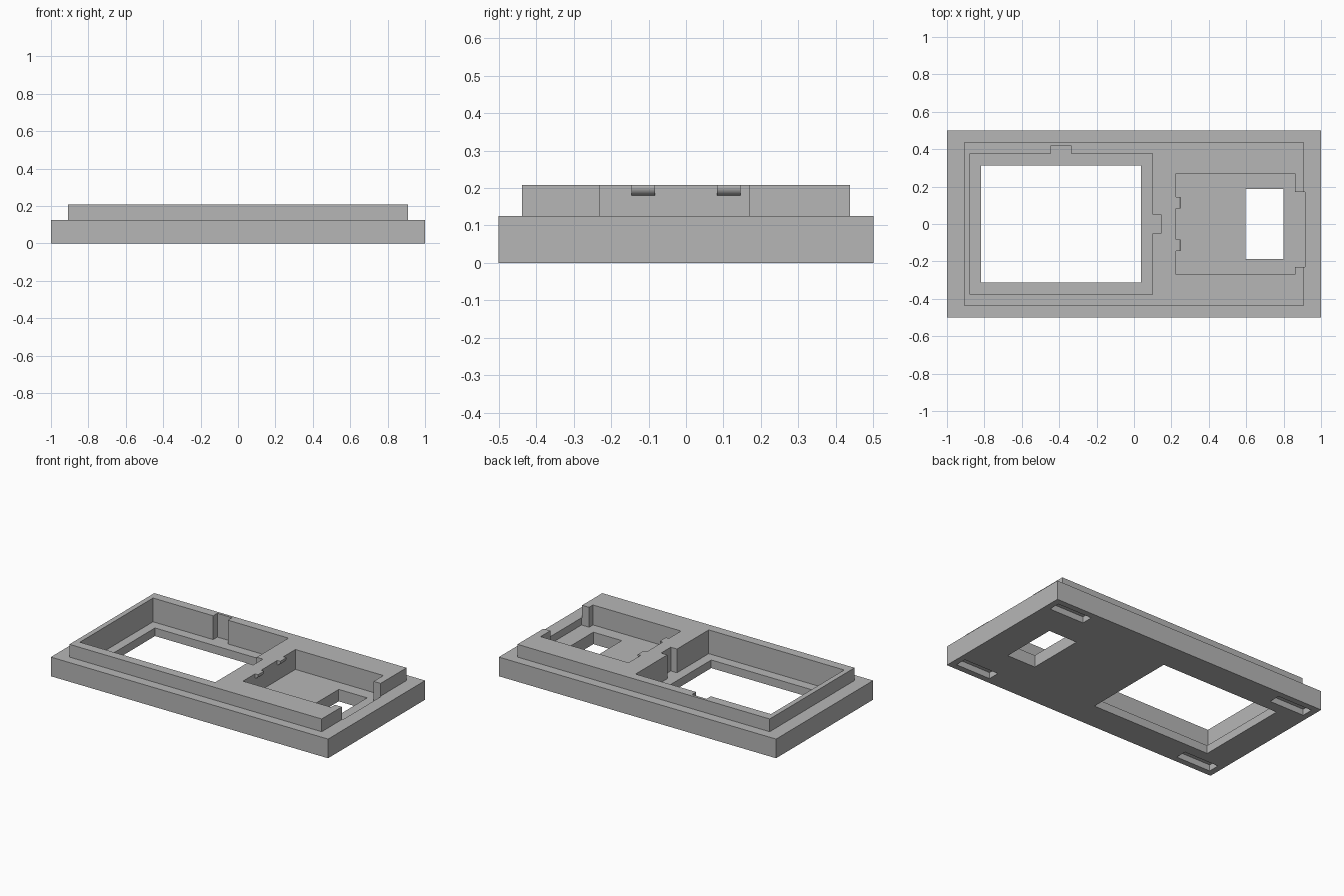
import bpy, bmesh, math
from mathutils import Vector

cube = bpy.data.objects.get("Cube")
if cube:
    bpy.data.objects.remove(cube)

grey = bpy.data.materials.new("plain grey")
grey.use_nodes = True
grey.diffuse_color = (0.47, 0.47, 0.47, 1)
grey.node_tree.nodes["Principled BSDF"].inputs["Base Color"].default_value = grey.diffuse_color


def prism(name, points, direction):
    """Extrude a closed outline of 3D points along a direction."""
    bm = bmesh.new()
    face = bm.faces.new([bm.verts.new(p) for p in points])
    grown = bmesh.ops.extrude_face_region(bm, geom=[face])["geom"]
    bmesh.ops.translate(bm, vec=Vector(direction),
                        verts=[v for v in grown if isinstance(v, bmesh.types.BMVert)])
    bmesh.ops.recalc_face_normals(bm, faces=bm.faces[:])
    mesh = bpy.data.meshes.new(name)
    bm.to_mesh(mesh)
    bm.free()
    mesh.materials.append(grey)
    ob = bpy.data.objects.new(name, mesh)
    bpy.context.collection.objects.link(ob)
    return ob


def plate(name, outline, low, high):
    return prism(name, [(x, y, low) for x, y in outline], (0, 0, high - low))


def box(name, x0, x1, y0, y1, low, high):
    return plate(name, [(x0, y0), (x1, y0), (x1, y1), (x0, y1)], low, high)


def combine(target, tool, operation):
    """Apply a boolean and discard the helper."""
    mod = target.modifiers.new(tool.name, "BOOLEAN")
    mod.operation, mod.solver, mod.object = operation, "EXACT", tool
    bpy.context.view_layer.objects.active = target
    bpy.ops.object.modifier_apply(modifier=mod.name)
    bpy.data.objects.remove(tool)


TOP, ABOVE, BELOW = 0.208, 0.3, -0.1

# Base plate with the raised step
housing = box("housing", -1, 1, -0.5, 0.5, 0, 0.125)
combine(housing, box("raised_step", -0.91, 0.91, -0.437, 0.437, 0.06, TOP), "UNION")

# Large pocket with two cable notches
large = [(-0.877, -0.377), (0.1, -0.377), (0.1, -0.05), (0.145, -0.05),
         (0.145, 0.05), (0.1, 0.05), (0.1, 0.377), (-0.337, 0.377),
         (-0.337, 0.42), (-0.443, 0.42), (-0.443, 0.377), (-0.877, 0.377)]
combine(housing, plate("large_pocket", large, 0.053, ABOVE), "DIFFERENCE")

# Small pocket, open through the end of the step
small = [(0.225, -0.27), (0.86, -0.27), (0.86, -0.23), (0.915, -0.23),
         (0.915, 0.17), (0.86, 0.17), (0.86, 0.27), (0.225, 0.27)]
combine(housing, plate("small_pocket", small, 0.078, ABOVE), "DIFFERENCE")

# Windows through the floor
combine(housing, box("large_window", -0.818, 0.037, -0.313, 0.313, BELOW, ABOVE), "DIFFERENCE")
combine(housing, box("small_window", 0.595, 0.8, -0.188, 0.188, BELOW, ABOVE), "DIFFERENCE")

# Foot recesses in the underside
for sx in (-1, 1):
    for sy in (-1, 1):
        xs, ys = sorted((sx * 0.71, sx * 0.96)), sorted((sy * 0.385, sy * 0.46))
        combine(housing, box("foot_recess", *xs, *ys, BELOW, 0.04), "DIFFERENCE")

# Rounded retaining clips on the wall of the small pocket
radius, height = 0.0225, 0.2025
start, end = -math.pi / 2, math.asin((TOP - height) / radius)
arc = [start + (end - start) * i / 12 for i in range(13)]
profile = [(0.225 + radius * math.cos(a), height + radius * math.sin(a)) for a in arc]
profile += [(0.215, TOP), (0.215, height - radius)]
for side, y in (("back", 0.083), ("front", -0.145)):
    clip = prism(side + "_clip", [(x, y, z) for x, z in profile], (0, 0.062, 0))
    bpy.ops.object.select_all(action="DESELECT")
    clip.select_set(True)
    bpy.context.view_layer.objects.active = clip
    bpy.ops.object.shade_smooth_by_angle(angle=math.radians(30))
